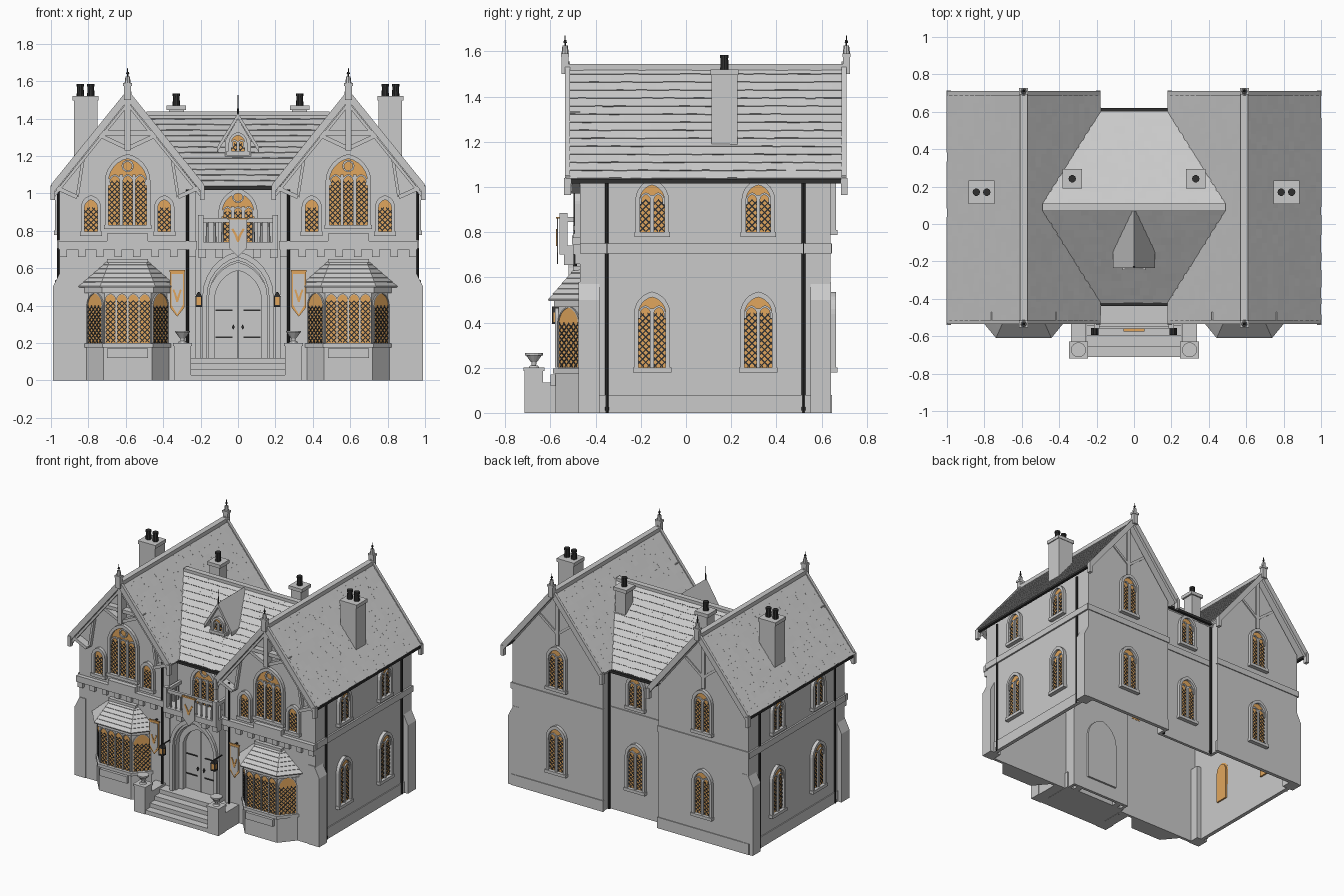
import bpy, bmesh, math, random
from mathutils import Matrix, Vector

if "Cube" in bpy.data.objects:
    bpy.data.objects.remove(bpy.data.objects["Cube"])
random.seed(4)
STONE, IRON, AMBER = 0, 1, 2
mats = []
for name, col in (("stone grey", (.59, .59, .59)), ("dark iron", (.03, .03, .03)),
                  ("amber glass", (.75, .38, .11))):
    m = bpy.data.materials.new(name)
    m.use_nodes = True
    m.diffuse_color = (*col, 1)
    m.node_tree.nodes["Principled BSDF"].inputs["Base Color"].default_value = (*col, 1)
    mats.append(m)
I = Matrix.Identity(4)
parts = {}


def part(name):
    return parts.setdefault(name, bmesh.new())


def place(x, y, deg=0):
    return Matrix.Translation((x, y, 0)) @ Matrix.Rotation(math.radians(deg), 4, "Z")


def loft(bm, a, b, m=STONE, M=I):
    """Join two equal loops of points and cap the ends."""
    va = [bm.verts.new(M @ Vector(p)) for p in a]
    vb = [bm.verts.new(M @ Vector(p)) for p in b]
    n = len(va)
    faces = [bm.faces.new((va[i], va[(i + 1) % n], vb[(i + 1) % n], vb[i])) for i in range(n)]
    for f in faces + [bm.faces.new(va[::-1]), bm.faces.new(vb)]:
        f.material_index = m


def prism(bm, pts, y0, y1, m=STONE, M=I):
    loft(bm, [(x, y0, z) for x, z in pts], [(x, y1, z) for x, z in pts], m, M)


def box(bm, x0, x1, y0, y1, z0, z1, m=STONE, M=I):
    prism(bm, [(x0, z0), (x1, z0), (x1, z1), (x0, z1)], y0, y1, m, M)


def beam(bm, p, q, w, y0, y1, m=STONE, M=I):
    p, q = Vector(p), Vector(q)
    d = (q - p).normalized() * w / 2
    n = Vector((-d.y, d.x))
    prism(bm, [p + n, q + n, q - n, p - n], y0, y1, m, M)


def cone(bm, x, y, z0, z1, r0, r1, m=STONE, n=10):
    ring = [(math.cos(i * math.tau / n), math.sin(i * math.tau / n)) for i in range(n)]
    loft(bm, [(x + r0 * c, y + r0 * s, z0) for c, s in ring],
         [(x + r1 * c, y + r1 * s, z1) for c, s in ring], m)


def arch(w, z0, zs, k=1.25, n=6):
    """Pointed arch outline from lower left to lower right."""
    r, end = k * w, math.acos((k - 1) / k)
    right = [(w - r + r * math.cos(end * i / n), zs + r * math.sin(end * i / n)) for i in range(n + 1)]
    return [(-w, z0)] + [(-x, z) for x, z in right] + right[-2::-1] + [(w, z0)]


def arch_ring(bm, w_out, w_in, z0, zs, y0, y1, M=I, k=1.25):
    o, i = arch(w_out, z0, zs, k), arch(w_in, z0, zs, k)
    prism(bm, o + i[::-1], y0, y1, STONE, M)


def window(bm, w, z0, z1, lights, M, frame=.02, sill=True, proud=.024):
    zs = z1 - 1.22 * w
    prism(bm, arch(w, z0, zs), -.006, .02, AMBER, M)
    prism(bm, arch(w * .8, z0 + .01, zs), .02, .032, AMBER, M)
    arch_ring(bm, w + frame, w, z0, zs, -proud, 0, M)
    h, step = .004, .028
    top = zs + .1 * w
    for s in (-1, 1):  # lead lattice
        c = z0 - w
        while c < top + w:
            a, b = max(-w, z0 + h - c), min(w, top - h - c)
            if b > a:
                prism(bm, [(s * a, a + c - h), (s * b, b + c - h), (s * b, b + c + h), (s * a, a + c + h)],
                      -.008, -.006, IRON, M)
            c += step
    lw = w / lights
    for i in range(lights if lights > 1 else 0):  # mullions and light heads
        T = M @ Matrix.Translation((-w + lw * (2 * i + 1), 0, 0))
        if i:
            box(bm, -lw - .0085, -lw + .0085, -.018, 0, z0, zs + .4 * w, STONE, T)
        arch_ring(bm, lw, lw - .008, zs - .02, zs, -.016, 0, T)
    if lights == 3:  # rosette
        pts = [(math.cos(i * math.tau / 12), math.sin(i * math.tau / 12)) for i in range(12)]
        for i, (c, s) in enumerate(pts):
            d, e = pts[i - 1]
            beam(bm, (.028 * c, zs + .085 + .028 * s), (.028 * d, zs + .085 + .028 * e), .01, -.018, 0, STONE, M)
    if sill:
        box(bm, -w - .025, w + .025, -.03, 0, z0 - .022, z0, STONE, M)


def chevron(bm, hw, z0, z1, t, y0, y1, M=I):
    prism(bm, [(-hw, z0), (0, z1), (hw, z0), (hw, z0 - t), (0, z1 - t), (-hw, z0 - t)], y0, y1, STONE, M)


def tiles(bm, start, along, up, rows, cols):
    """Overlapping courses of slates with uneven joints on a slope."""
    start, along, up = Vector(start), Vector(along) / cols, Vector(up) / rows
    n = along.cross(up).normalized()
    n = n if n.z > 0 else -n
    for r in range(rows):
        joints = [c + .5 * (r % 2) + random.uniform(-.2, .2) for c in range(1, cols - 1)]
        for a, b in zip([0] + joints, joints + [cols]):
            t = random.uniform(.0065, .008)
            lo, hi = start + up * (r + random.uniform(-.08, .0)), start + up * (r + 1)
            base = [lo + along * a, lo + along * b, hi + along * b, hi + along * a]
            lift = [n * t, n * t, n * .003, n * .003]
            loft(bm, [p - n * .004 for p in base], [p + l for p, l in zip(base, lift)])


# Hollow walls, open underneath
half = [(.225, -.38), (.225, -.47), (.955, -.47), (.955, .64), (.225, .64), (.225, .57)]
plan = half + [(-x, y) for x, y in half[::-1]]
walls = part("walls")
loft(walls, [(x, y, 0) for x, y in plan], [(x, y, 1.03) for x, y in plan])
bmesh.ops.delete(walls, geom=[f for f in walls.faces if all(v.co.z < .01 for v in f.verts)], context="FACES_ONLY")

trim, roof, glass = part("stone_trim"), part("roof_slates"), part("windows")
gable, truss, bay = part("gable_walls"), part("gable_timbers"), part("bay_windows")
iron, stack, butt = part("gutters_and_pipes"), part("chimneys"), part("buttresses")
hang, lamp, urn = part("banners"), part("lanterns"), part("urn_pedestals")
fin = part("gable_finials")
WX = .59

for s in (-1, 1):
    C = place(s * WX, 0)
    x = s * WX
    # Wing roof and gables
    chevron(part("roof_deck"), .4, 1.04, 1.53, .02, -.525, .705, C)
    box(part("roof_ridges"), -.02, .02, -.53, .71, 1.515, 1.545, STONE, C)
    for d in (-1, 1):
        tiles(roof, (x + d * .405, -.53, 1.036), (0, 1.24, 0), (-d * .405, 0, .497), 14, 26)
    prism(gable, [(-.365, 1), (-.365, 1.04), (0, 1.5), (.365, 1.04), (.365, 1)], -.47, .64, STONE, C)
    for y, f in ((-.535, 1), (.71, -1)):
        B = place(x, y, 0 if f > 0 else 180)
        chevron(truss, .407, 1.05, 1.555, .06, 0, .022, B)
        for e in (-1, 1):
            box(truss, e * .4 - .012, e * .4 + .012, -.005, .025, .965, 1.04, STONE, B)
        if f > 0:  # open timber truss
            chevron(truss, .39, 1.005, 1.49, .025, .012, .03, B)
            box(truss, -.016, .016, .008, .065, 1.23, 1.5, STONE, B)
            box(truss, -.175, .175, .02, .065, 1.31, 1.335, STONE, B)
            for e in (-1, 1):
                beam(truss, (e * .38, 1.03), (e * .27, .98), .022, .01, .065, STONE, B)
                beam(truss, (e * .27, .98), (e * .235, 1.2), .016, .04, .065, STONE, B)
                beam(truss, (0, 1.24), (e * .17, 1.32), .022, .02, .065, STONE, B)
        else:  # timbers set on the back wall
            box(truss, -.014, .014, .06, .072, 1.12, 1.5, STONE, B)
            for e in (-1, 1):
                beam(truss, (0, 1.2), (e * .14, 1.31), .018, .062, .072, STONE, B)
        box(fin, x - .019, x + .019, y - .015, y + .015, 1.5, 1.575)
        box(fin, x - .024, x + .024, y - .018, y + .018, 1.575, 1.59)
        cone(fin, x, y, 1.59, 1.625, .016, .012, STONE, 8)
        cone(fin, x, y, 1.625, 1.67, .004, .002, IRON, 6)
        cone(fin, x, y, 1.638, 1.65, .009, .006, IRON, 6)
    # Front windows
    window(glass, .102, .83, 1.185, 3, place(x, -.47))
    for d in (-1, 1):
        window(glass, .034, .795, .965, 1, place(x + d * .196, -.47))
    box(trim, -.11, .11, -.505, -.46, .745, .785, STONE, C)
    # Back and side windows
    for z0, z1 in ((.2, .51), (.81, 1.09)):
        window(glass, .06, z0, z1, 2, place(x, .64, 180))
    for y in (-.15, .32):
        window(glass, .06, .2, .512, 2, place(s * .955, y, s * 90))
        window(glass, .054, .8, 1.008, 2, place(s * .955, y, s * 90))
    # String courses, plinth and corbels
    box(trim, -.37, .37, -.5, -.46, .7, .745, STONE, C)
    for i in range(8):
        cx = -.345 + i * .0985
        box(trim, cx - .02, cx + .02, -.492, -.46, .66, .7, STONE, C)
    box(trim, -.37, .37, .63, .647, .705, .75, STONE, C)
    box(trim, -.37, .372, .63, .646, 0, .08, STONE, C)
    for z0, z1, e in ((.705, .75, .967), (0, .08, .962)):
        box(trim, min(s * .94, s * e), max(s * .94, s * e), -.47, .645, z0, z1)
    for y in (-.475, .55):
        prism(butt, [(s * .9, 0), (s * .99, 0), (s * .99, .5), (s * .95, .58), (s * .9, .58)], y, y + .092)
    # Bay window
    def ring(w0, w1, y, z):
        return [(-w0, -.465, z), (-w1, y, z), (w1, y, z), (w0, -.465, z)]
    for w0, w1, y, z0, z1 in ((.225, .13, -.578, 0, .175), (.235, .135, -.588, .175, .197),
                              (.215, .125, -.565, .197, .47), (.235, .137, -.585, .468, .5)):
        loft(bay, ring(w0, w1, y, z0), ring(w0, w1, y, z1), STONE, C)
    for i in range(6):  # stepped slate courses
        a, b = i / 6, (i + 1.1) / 6
        lo, hi = [ring(.267 - .162 * t, .148 - .053 * t, -.61 + .12 * t, .5 + .14 * t + d)
                  for t, d in ((a, .004), (b, 0))]
        loft(bay, ring(.264 - .162 * a, .146 - .053 * a, -.608 + .12 * a, .496 + .14 * a), lo, STONE, C)
        loft(bay, lo, hi, STONE, C)
    box(bay, -.11, .11, -.5, -.465, .63, .65, STONE, C)
    box(bay, -.11, .11, -.6, -.57, .12, .17, STONE, C)
    for i in range(4):
        window(glass, .027, .2, .46, 1, place(x - .0915 + i * .061, -.565), .004, False, .014)
    for d in (-1, 1):
        window(glass, .058, .2, .466, 1, place(x + d * .17, -.515, d * 48), .005, False, .01)
    # Chimneys
    box(stack, s * .815 - .063, s * .815 + .063, .112, .228, 1.1, 1.5)
    box(stack, s * .815 - .07, s * .815 + .07, .108, .232, 1.495, 1.52)
    box(stack, s * .33 - .04, s * .33 + .04, .2, .285, 1.2, 1.45)
    box(stack, s * .33 - .053, s * .33 + .053, .19, .295, 1.445, 1.47)
    for px, y, z in ((.787, .17, 1.515), (.843, .17, 1.515), (.33, .242, 1.465)):
        cone(stack, s * px, y, z, z + .065, .02, .017, IRON)
        cone(stack, s * px, y, z + .055, z + .07, .02, .02, IRON)
    # Gutters and downpipes
    box(iron, s * .99 - .01, s * .99 + .01, -.51, .69, 1.016, 1.032, IRON)
    for px, y in ((.96, -.35), (.96, .52), (.27, -.49), (.215, .58)):
        cone(iron, s * px, y, 0, 1.02, .008, .008, IRON, 8)
        cone(iron, s * px, y, .01, .025, .01, .01, IRON, 8)
    # Wall banners
    H = place(s * .325, -.505)
    for w, z0, z1, y, m in ((.039, .34, .585, 0, AMBER), (.031, .354, .57, -.003, STONE)):
        prism(hang, [(-w, z1), (w, z1), (w, z0 + .05), (0, z0), (-w, z0 + .05)], y, y + .004, m, H)
    box(hang, -.042, .042, -.005, .005, .58, .589, AMBER, H)
    box(hang, -.006, .006, 0, .04, .58, .587, IRON, H)
    for d in (-1, 1):
        beam(hang, (0, .43), (d * .02, .485), .01, -.006, 0, AMBER, H)
        beam(hang, (0, .42), (d * .01, .455), .01, -.006, 0, AMBER, H)
    # Lanterns
    L = place(s * .21, -.575)
    box(lamp, -.014, .014, -.014, .014, .402, .447, AMBER, L)
    box(lamp, -.018, .018, -.018, .018, .393, .403, IRON, L)
    prism(lamp, [(-.02, .445), (.02, .445), (.006, .47), (-.006, .47)], -.018, .018, IRON, L)
    box(lamp, -.003, .003, -.003, .09, .465, .472, IRON, L)
    for a in (-.014, .014):
        for b in (-.014, .014):
            box(lamp, a - .003, a + .003, b - .003, b + .003, .4, .45, IRON, L)
    # Pedestals with urns, and stair cheeks
    u = s * .297
    box(urn, u - .045, u + .045, -.715, -.632, 0, .185)
    box(urn, u - .05, u + .05, -.72, -.627, .185, .2)
    box(urn, u - .04, u + .04, -.64, -.47, 0, .135)
    for z0, z1, r0, r1 in ((.2, .21, .024, .018), (.21, .225, .01, .012), (.225, .255, .014, .036), (.255, .265, .04, .04)):
        cone(urn, u, -.673, z0, z1, r0, r1, STONE, 14)

# Central roof
R = place(0, .09, 90)
chevron(part("roof_deck"), .503, 1.038, 1.422, .02, -.49, .49, R)
box(part("roof_ridges"), -.02, .02, -.49, .49, 1.41, 1.437, STONE, R)
for d in (-1, 1):
    tiles(roof, (-.49, .09 + d * .505, 1.035), (.98, 0, 0), (0, -d * .505, .39), 13, 20)
    box(iron, -.195, .195, .09 + d * .519 - .01, .09 + d * .519 + .01, 1.018, 1.037, IRON)

# Dormer
dormer = part("dormer")
prism(dormer, [(-.07, 1.12), (-.07, 1.28), (0, 1.4), (.07, 1.28), (.07, 1.12)], -.215, .05)
chevron(dormer, .112, 1.248, 1.43, .03, -.235, .07)
window(glass, .036, 1.225, 1.31, 2, place(0, -.215), .014)
cone(dormer, 0, -.228, 1.42, 1.525, .005, .002, IRON, 6)

# Porch and double door
porch = part("porch")
prism(porch, [(-.2, 0), (-.2, .7), (.2, .7), (.2, 0)] + arch(.155, 0, .445, 1.3)[::-1], -.5, -.375)
arch_ring(porch, .19, .165, .12, .45, -.52, -.49, I, 1.3)
arch_ring(porch, .16, .125, .12, .43, -.46, -.375, I, 1.3)
door = part("double_door")
prism(door, arch(.128, .1, .43, 1.3), -.425, -.345)
box(door, -.004, .004, -.429, -.42, .12, .585, IRON)
for s in (-1, 1):
    for z in (.23, .375):
        box(door, min(s * .03, s * .12), max(s * .03, s * .12), -.43, -.42, z - .004, z + .004, IRON)
    prism(door, [(s * .025 - .008, .285), (s * .025, .27), (s * .025 + .008, .285), (s * .025, .3)], -.434, -.42, IRON)

# Front steps
for i in range(4):
    box(part("front_steps"), -.255, .255, -.71 + i * .055, -.42, .03 * i, .03 * i + .03)

# Balcony
balcony = part("balcony")
box(balcony, -.215, .215, -.56, -.375, .7, .74)
box(balcony, -.2, .2, -.55, -.53, .845, .868)
for s in (-1, 1):
    box(balcony, s * .2 - .015, s * .2 + .015, -.56, -.525, .74, .885)
    box(balcony, s * .2 - .01, s * .2 + .01, -.53, -.38, .845, .868)
    for x in (.19, .1):
        box(balcony, s * x - .02, s * x + .02, -.54, -.49, .655, .7)
    for y in (-.49, -.45, -.41):
        box(balcony, s * .2 - .006, s * .2 + .006, y - .006, y + .006, .74, .85)
for i in range(9):
    cone(balcony, -.165 + i * .04125, -.54, .74, .85, .008, .006, STONE, 6)
window(glass, .085, .74, 1.0, 3, place(0, -.38))
prism(hang, [(-.048, .86), (.048, .86), (.048, .71), (0, .66), (-.048, .71)], -.572, -.567)
box(hang, -.055, .055, -.575, -.56, .86, .868, AMBER)
for s in (-1, 1):
    beam(hang, (0, .755), (s * .03, .81), .012, -.575, -.57, AMBER)
    beam(hang, (0, .74), (s * .014, .78), .01, -.575, -.57, AMBER)

# Back of the central block
window(glass, .06, .2, .51, 2, place(0, .57, 180))
window(glass, .054, .8, 1.01, 2, place(0, .57, 180))
box(trim, -.23, .23, .56, .577, .705, .75)

for name, bm in parts.items():
    bmesh.ops.recalc_face_normals(bm, faces=bm.faces)
    me = bpy.data.meshes.new(name)
    bm.to_mesh(me)
    bm.free()
    for m in mats:
        me.materials.append(m)
    ob = bpy.data.objects.new(name, me)
    bpy.context.scene.collection.objects.link(ob)
    if name == "walls":
        mod = ob.modifiers.new("thickness", "SOLIDIFY")
        mod.thickness, mod.offset = .03, -1
